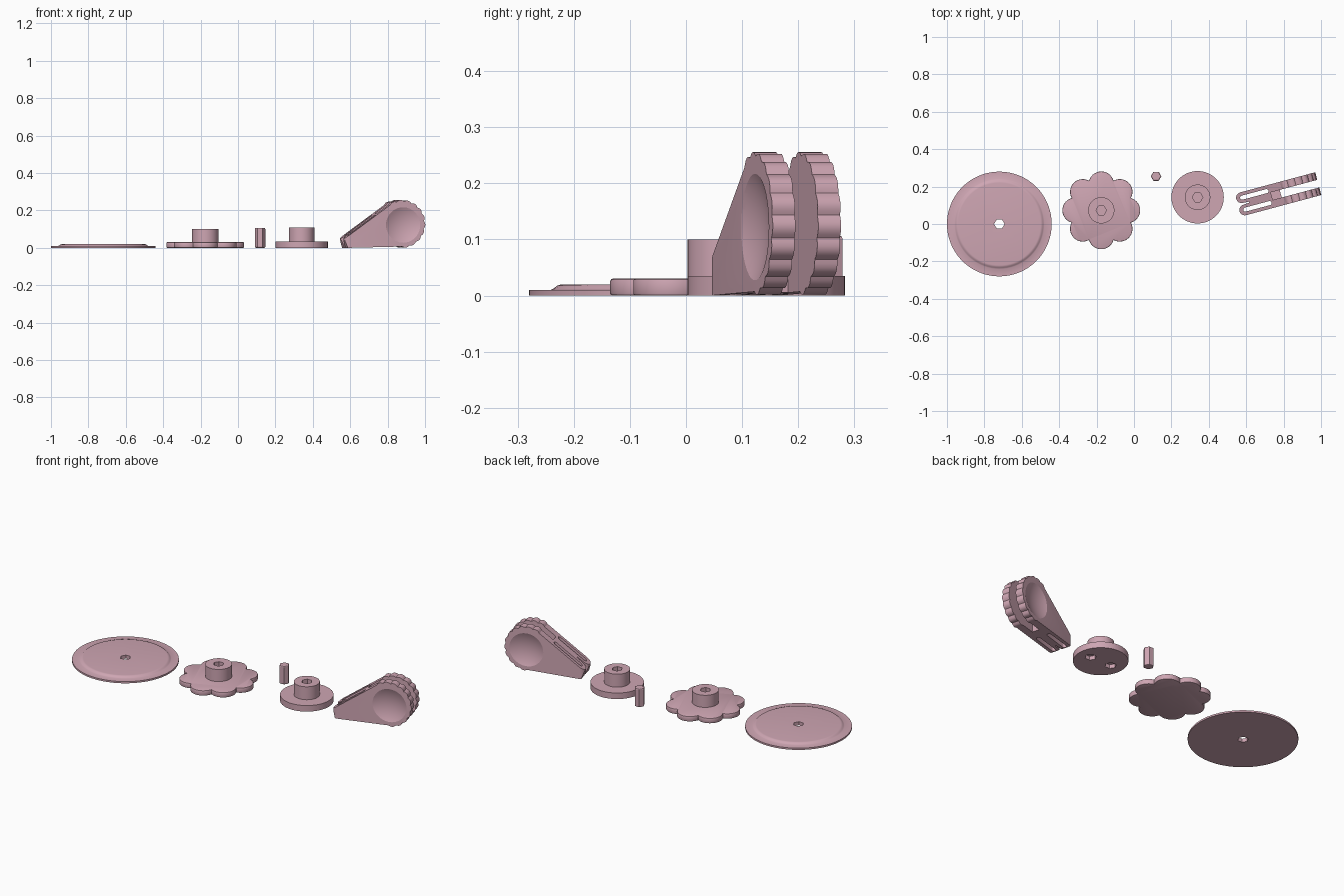
import bpy, bmesh, math
from math import sin, cos, pi, radians
from mathutils import Matrix

if "Cube" in bpy.data.objects:
    bpy.data.objects.remove(bpy.data.objects["Cube"])

pink = bpy.data.materials.new("dusty_pink")
pink.use_nodes = True
COLOUR = (0.62, 0.38, 0.45, 1)
pink.diffuse_color = COLOUR
pink.node_tree.nodes["Principled BSDF"].inputs["Base Color"].default_value = COLOUR


def finish(name, bm, loc=(0, 0, 0)):
    bmesh.ops.recalc_face_normals(bm, faces=bm.faces)
    mesh = bpy.data.meshes.new(name)
    bm.to_mesh(mesh)
    bm.free()
    mesh.materials.append(pink)
    ob = bpy.data.objects.new(name, mesh)
    ob.location = loc
    bpy.context.collection.objects.link(ob)
    return ob


def prism(name, pts, z0, z1, loc=(0, 0, 0), bevel=0, side=False):
    """Extrude a 2D outline upward, or sideways along y when side is set."""
    bm = bmesh.new()
    face = bm.faces.new([bm.verts.new((a, b, z0)) for a, b in pts])
    top = bmesh.ops.extrude_face_region(bm, geom=[face])["geom"]
    verts = [g for g in top if isinstance(g, bmesh.types.BMVert)]
    bmesh.ops.translate(bm, verts=verts, vec=(0, 0, z1 - z0))
    if bevel:
        rims = [e for e in bm.edges if abs(e.verts[0].co.z - e.verts[1].co.z) < 1e-6]
        bmesh.ops.bevel(bm, geom=rims, offset=bevel, segments=2, profile=0.5, affect='EDGES')
    if side:
        bm.transform(Matrix.Rotation(pi / 2, 4, 'X'))
    return finish(name, bm, loc)


def arc(cx, cy, r, a0, a1, n):
    return [(cx + r * cos(radians(a0 + (a1 - a0) * i / n)),
             cy + r * sin(radians(a0 + (a1 - a0) * i / n))) for i in range(n + 1)]


def circle(r, n=64, cx=0, cy=0):
    return arc(cx, cy, r, 0, 360, n)[:-1]


def lathe(name, profile, loc):
    bm = bmesh.new()
    rings = [[bm.verts.new((x, y, z)) for x, y in circle(r, 72)] for r, z in profile]
    for low, high in zip(rings, rings[1:]):
        for i in range(72):
            j = (i + 1) % 72
            bm.faces.new((low[i], low[j], high[j], high[i]))
    bm.faces.new(rings[0])
    bm.faces.new(rings[-1])
    return finish(name, bm, loc)


def boolean(ob, tool, op='DIFFERENCE'):
    mod = ob.modifiers.new("cut", 'BOOLEAN')
    mod.operation, mod.object, mod.solver = op, tool, 'EXACT'
    bpy.context.view_layer.objects.active = ob
    bpy.ops.object.modifier_apply(modifier=mod.name)
    bpy.data.objects.remove(tool)


def smooth(ob, angle=30):
    bpy.ops.object.select_all(action='DESELECT')
    ob.select_set(True)
    bpy.context.view_layer.objects.active = ob
    bpy.ops.object.shade_smooth_by_angle(angle=radians(angle))


HEX = 0.028


def hub(name, loc, r, z0, z1):
    ob = prism(name, circle(r), z0, z1, loc)
    boolean(ob, prism("hub_cutter", circle(HEX, 6), z1 - 0.055, z1 + 0.02, loc))
    smooth(ob)


# Wide disc with raised centre and hexagonal through hole
disc_at = (-0.72, 0, 0)
disc = lathe("wide_disc", [(0.28, 0), (0.28, 0.01), (0.241, 0.01), (0.235, 0.013),
                           (0.23, 0.0175), (0.224, 0.0195), (0.22, 0.02)], disc_at)
boolean(disc, prism("disc_cutter", circle(HEX, 6), -0.02, 0.05, disc_at))
smooth(disc)

# Flower knob: eight round petals and a socketed hub
flower_at = (-0.175, 0.073, 0)
petals = []
for k in range(8):
    a = 45 * k
    petals += arc(0.14 * cos(radians(a)), 0.14 * sin(radians(a)), 0.068, a - 74, a + 74, 14)
smooth(prism("flower_plate", petals, 0, 0.03, flower_at, bevel=0.004))
hub("flower_hub", flower_at, 0.07, 0.03, 0.1)

# Hexagonal pin
prism("hex_pin", circle(0.028, 6), 0, 0.107, (0.118, 0.255, 0), bevel=0.006)

# Round base with two blind sockets underneath and a socketed hub
base_at = (0.34, 0.143, 0)
base = prism("round_base", circle(0.14), 0, 0.035, base_at)
for s in (-1, 1):
    boolean(base, prism("socket_cutter", circle(0.03, 6, cx=s * 0.066), -0.02, 0.022, base_at))
smooth(base)
hub("base_hub", base_at, 0.068, 0.035, 0.11)

# Clip: side profile with a scalloped round head and a narrow tail
HU, HZ, HALF = 0.095, 0.128, 0.063
bumps, steps = 11, 6
profile = [(-0.222, 0.05), (-0.205, 0)]
for i in range(bumps * steps + 1):
    t = i / (bumps * steps)
    r = 0.121 + 0.007 * abs(sin(pi * bumps * t))
    a = radians(-90 + 214 * t)
    profile.append((HU + r * cos(a), max(0, HZ + r * sin(a))))
clip = prism("spring_clip", profile, -HALF, HALF, side=True)

# Plan outline rounds the two folded tail ends
plan = [(0.3, HALF)] + arc(-0.193, 0.034, 0.029, 90, 270, 12)
plan += [(-0.16, 0.003), (-0.16, -0.003)]
plan += arc(-0.193, -0.034, 0.029, 90, 270, 12) + [(0.3, -HALF)]
boolean(clip, prism("plan_cutter", plan, -0.1, 0.4), 'INTERSECT')

# Rounded slots leave a thin outer wall and an inner leaf on each side
for s in (-1, 1):
    slot = arc(-0.19, s * 0.033, 0.011, 90, 270, 8) + arc(-0.055, s * 0.033, 0.011, -90, 90, 8)
    boolean(clip, prism("slot_cutter", slot, -0.1, 0.4))

# Gap between the jaws, shallower over the joining web
H = 0.021
for u0, z0 in ((0.015, -0.1), (-0.035, 0.1)):
    boolean(clip, prism("gap_cutter", [(u0, -H), (0.3, -H), (0.3, H), (u0, H)], z0, 0.4))

# Thumb dishes on both outer faces
for s in (-1, 1):
    bm = bmesh.new()
    bmesh.ops.create_uvsphere(bm, u_segments=96, v_segments=48, radius=0.236)
    bm.transform(Matrix.Translation((HU + 0.005, s * (HALF + 0.216), 0.122)))
    boolean(clip, finish("dish_cutter", bm))
clip.location = (0.77, 0.158, 0)
clip.rotation_euler.z = radians(15)
smooth(clip, 20)
